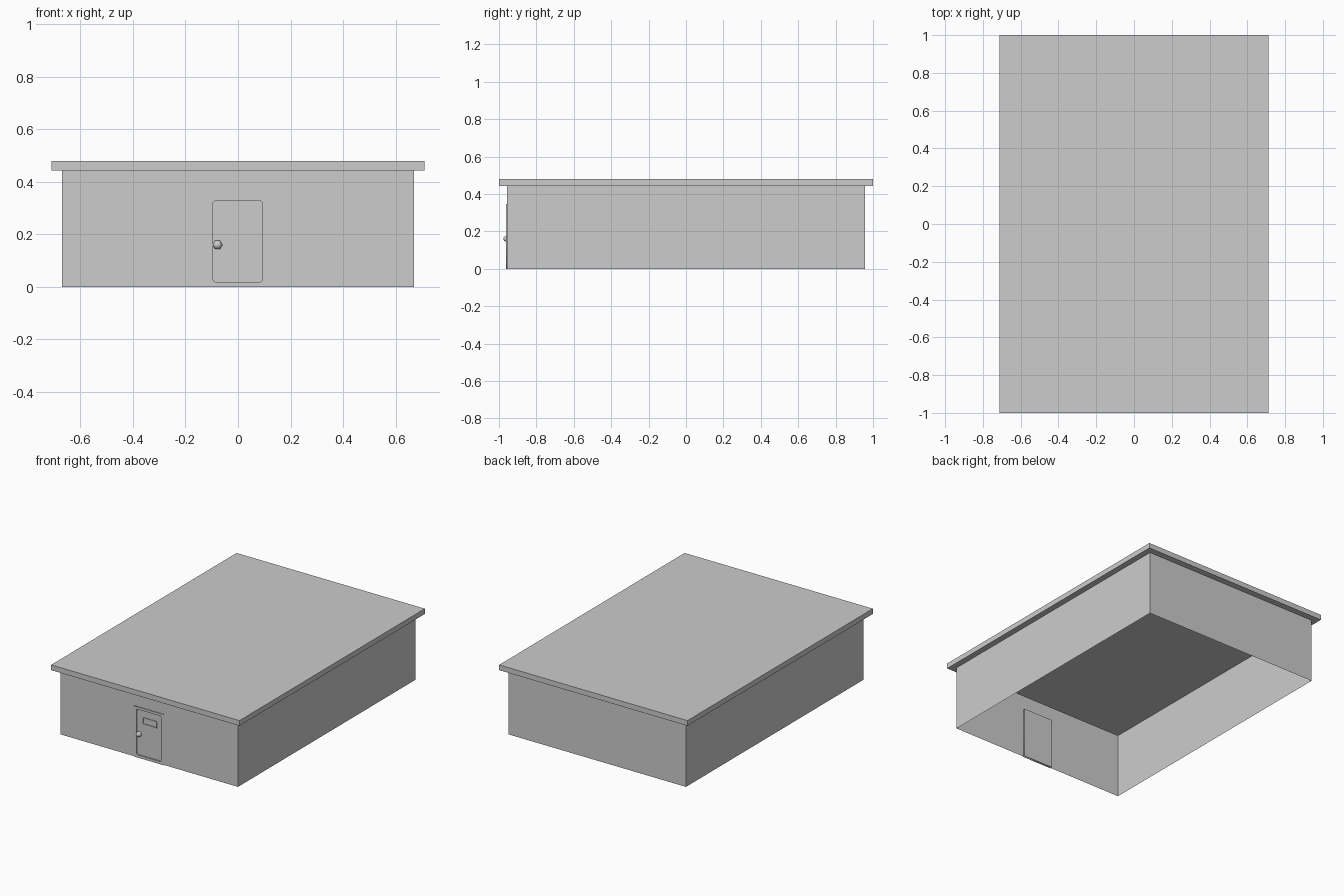
import bpy, bmesh, math
from mathutils import Matrix, Vector

if "Cube" in bpy.data.objects:
    bpy.data.objects.remove(bpy.data.objects["Cube"])

grey = bpy.data.materials.new("light grey")
grey.diffuse_color = (0.605, 0.605, 0.605, 1)
grey.use_nodes = True
grey.node_tree.nodes["Principled BSDF"].inputs["Base Color"].default_value = grey.diffuse_color

W, D, H = 0.67, 0.957, 0.444      # wall half width, half depth, height
DW, DH = 0.113, 0.346             # door frame half width, height


def finish(name, bm):
    mesh = bpy.data.meshes.new(name)
    bm.to_mesh(mesh)
    bm.free()
    mesh.materials.append(grey)
    ob = bpy.data.objects.new(name, mesh)
    bpy.context.collection.objects.link(ob)
    return ob


def box(name, lo, hi, drop_dirs=()):
    lo, hi = Vector(lo), Vector(hi)
    bm = bmesh.new()
    m = Matrix.Translation((lo + hi) / 2) @ Matrix.Diagonal((*(hi - lo), 1))
    bmesh.ops.create_cube(bm, size=1, matrix=m)
    bm.normal_update()
    drop = [f for f in bm.faces if any(f.normal.dot(Vector(d)) > 0.9 for d in drop_dirs)]
    bmesh.ops.delete(bm, geom=drop, context='FACES')
    return finish(name, bm)


def rect(x0, x1, z0, z1):
    return [(x0, z0), (x1, z0), (x1, z1), (x0, z1)]


def rounded_rect(x0, x1, z0, z1, r, n=4):
    pts = []
    for i, (cx, cz) in enumerate([(x1 - r, z1 - r), (x0 + r, z1 - r),
                                  (x0 + r, z0 + r), (x1 - r, z0 + r)]):
        for k in range(n + 1):
            a = math.pi / 2 * (i + k / n)
            pts.append((cx + r * math.cos(a), cz + r * math.sin(a)))
    return pts


def plate(name, loops, y0, y1):
    # flat plate facing the front; further loops are holes
    cu = bpy.data.curves.new(name, 'CURVE')
    cu.dimensions = '2D'
    cu.fill_mode = 'BOTH'
    cu.extrude = (y1 - y0) / 2
    for pts in loops:
        sp = cu.splines.new('POLY')
        sp.points.add(len(pts) - 1)
        for p, (x, z) in zip(sp.points, pts):
            p.co = (x, z, 0, 1)
        sp.use_cyclic_u = True
    tmp = bpy.data.objects.new(name + "_curve", cu)
    bm = bmesh.new()
    bm.from_mesh(tmp.to_mesh())
    tmp.to_mesh_clear()
    bpy.data.objects.remove(tmp)
    bm.transform(Matrix.Translation((0, (y0 + y1) / 2, 0)) @ Matrix.Rotation(math.pi / 2, 4, 'X'))
    bmesh.ops.remove_doubles(bm, verts=bm.verts, dist=1e-5)
    if y1 > y0:
        bmesh.ops.recalc_face_normals(bm, faces=bm.faces)
    return finish(name, bm)


# thin side and back walls with ceiling, open underneath
box("walls", (-W, -D, 0), (W, D, H), [(0, 0, -1), (0, -1, 0)])
# front wall with a doorway
plate("front_wall", [[(-W, 0), (-DW, 0), (-DW, DH), (DW, DH), (DW, 0), (W, 0), (W, H), (-W, H)]], -D, -D)
# overhanging flat roof
box("roof", (-0.711, -1, H), (0.711, 1, 0.48))

# door frame through the wall, with the door set back inside it
plate("door_frame", [rect(-DW, DW, 0, DH),
                     rounded_rect(-0.095, 0.093, 0.018, 0.329, 0.012)], -0.9615, -0.946)
box("door", (-DW + 0.0005, -0.952, 0.0005), (DW - 0.0005, -0.945, DH - 0.0005))
# letter slot: a thin rim on the door
plate("letter_slot_rim", [rect(-0.054, 0.054, 0.232, 0.28),
                          rect(-0.048, 0.048, 0.238, 0.274)], -0.956, -0.952)

# small six-sided door knob, open where it meets the door
bm = bmesh.new()
bmesh.ops.create_uvsphere(bm, u_segments=6, v_segments=6, radius=0.019)
bm.transform(Matrix.Translation((-0.078, -0.9575, 0.16)) @ Matrix.Rotation(math.pi / 2, 4, 'X')
             @ Matrix.Rotation(math.pi / 6, 4, 'Z'))
bmesh.ops.delete(bm, geom=[v for v in bm.verts if v.co.y > -0.945], context='VERTS')
for f in bm.faces:
    f.smooth = True
finish("door_knob", bm)
